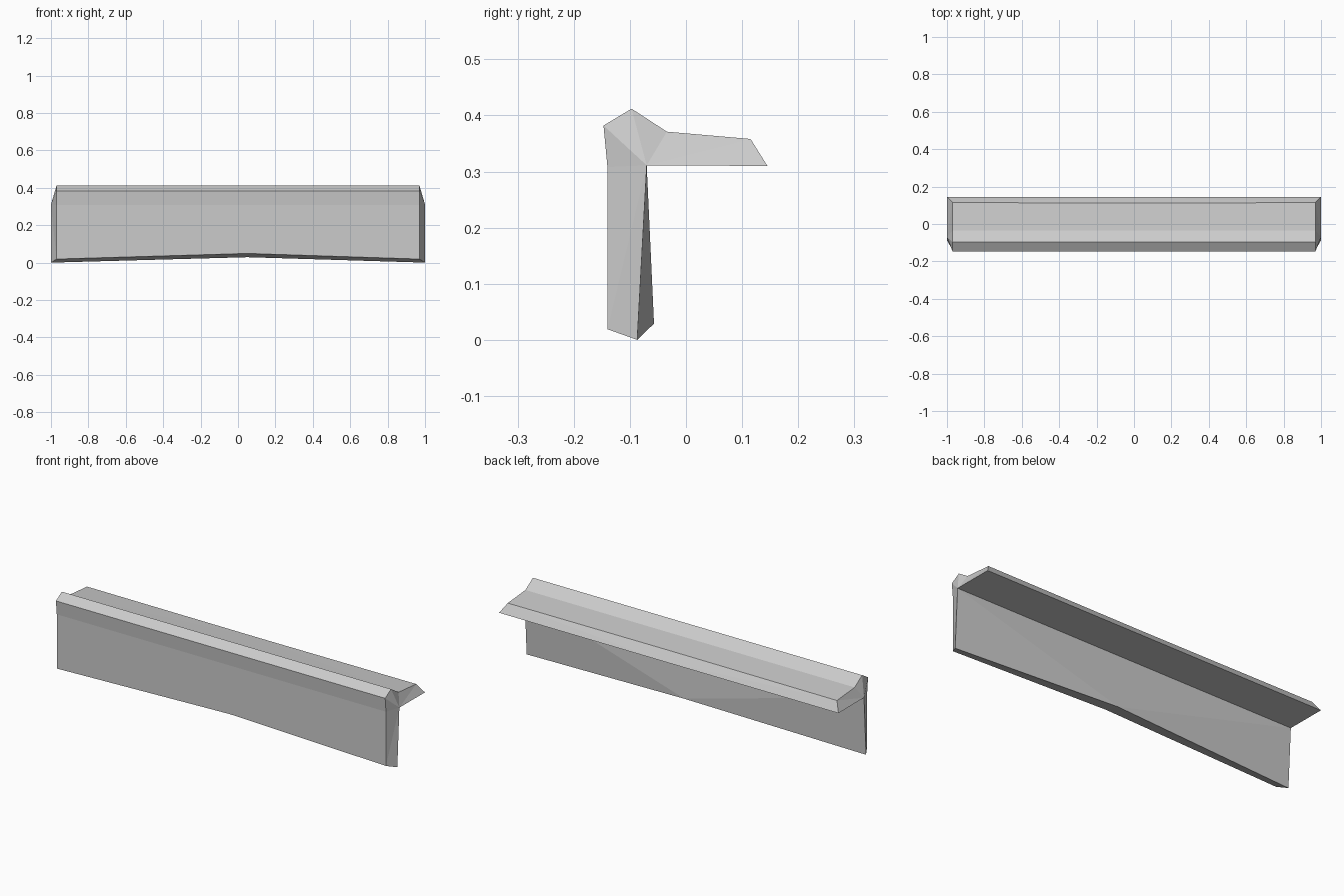
import bpy
import bmesh

if "Cube" in bpy.data.objects:
    bpy.data.objects.remove(bpy.data.objects["Cube"], do_unlink=True)

stone = bpy.data.materials.new("light grey stone")
stone.use_nodes = True
colour = (0.6, 0.6, 0.6, 1)
stone.diffuse_color = colour
stone.node_tree.nodes["Principled BSDF"].inputs["Base Color"].default_value = colour

# Cross-section at the ends: (half length, y, z), starting at the inner corner
section = [
    (1.0, -0.07, 0.313),    # inner corner between wall and ledge
    (1.0, 0.145, 0.312),    # ledge back lip
    (0.97, 0.115, 0.36),    # ledge top, back
    (0.97, -0.034, 0.373),  # ledge top, front
    (0.97, -0.097, 0.414),  # ridge
    (0.97, -0.147, 0.384),  # front of the rim
    (0.97, -0.14, 0.31),    # top of the front wall
    (0.97, -0.14, 0.021),   # front wall bottom edge
    (1.0, -0.087, 0.002),   # back wall bottom edge
]
MID_X = 0.05

bm = bmesh.new()
left = [bm.verts.new((x, y, z)) for x, y, z in section]
right = [bm.verts.new((-x, y, z)) for x, y, z in section]
middle = [bm.verts.new((MID_X, y, z)) for x, y, z in section]

# Arched underside and a slight swell of the back wall at mid length
middle[2].co.y -= 0.004
middle[7].co.z = 0.051
middle[8].co.y, middle[8].co.z = -0.057, 0.031

# Long sides
count = len(section)
for a, b in ((right, middle), (middle, left)):
    for i in range(count):
        j = (i + 1) % count
        bm.faces.new((a[i], a[j], b[j], b[i]))

# Faceted ends, fanned from the inner corner
for ring in (left, right):
    for i in range(1, count - 1):
        bm.faces.new((ring[0], ring[i], ring[i + 1]))

bmesh.ops.recalc_face_normals(bm, faces=bm.faces)
bmesh.ops.triangulate(bm, faces=bm.faces)
lowest = min(v.co.z for v in bm.verts)
bmesh.ops.translate(bm, verts=bm.verts, vec=(0, 0, -lowest))

mesh = bpy.data.meshes.new("ledge_beam")
bm.to_mesh(mesh)
bm.free()
mesh.materials.append(stone)
beam = bpy.data.objects.new("ledge_beam", mesh)
bpy.context.collection.objects.link(beam)
